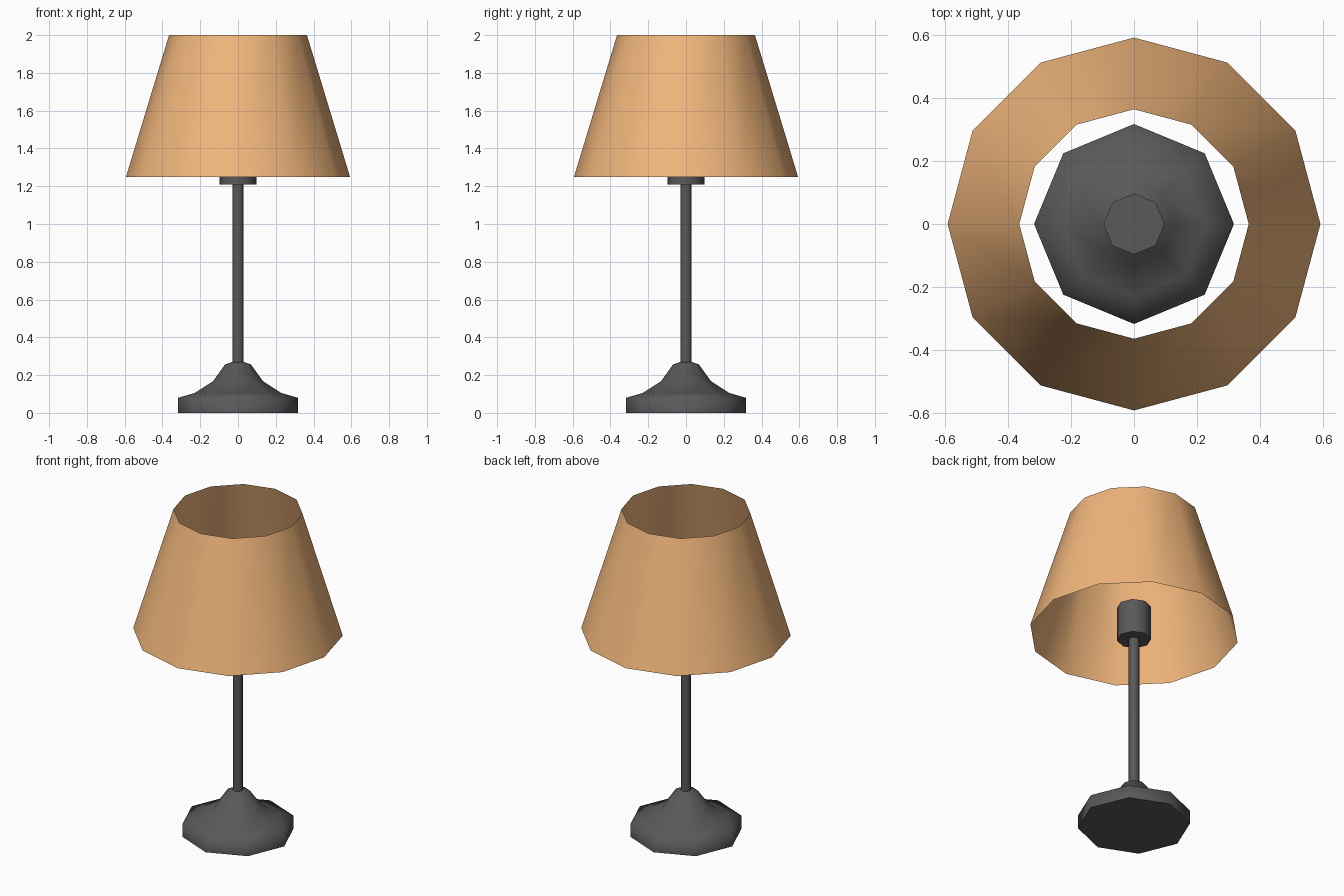
import bpy, bmesh
from math import sin, cos, pi, radians

if "Cube" in bpy.data.objects:
    bpy.data.objects.remove(bpy.data.objects["Cube"])


def material(name, color):
    mat = bpy.data.materials.new(name)
    mat.diffuse_color = color
    mat.use_nodes = True
    mat.node_tree.nodes["Principled BSDF"].inputs["Base Color"].default_value = mat.diffuse_color
    return mat


def lathe(name, profile, sides, mat, capped=True, angle=80):
    """Spin a (radius, height) profile around z, with a corner on +x."""
    bm = bmesh.new()
    rings = [[bm.verts.new((r * cos(2 * pi * i / sides), r * sin(2 * pi * i / sides), z))
              for i in range(sides)] for r, z in profile]
    for low, high in zip(rings, rings[1:]):
        for i in range(sides):
            j = (i + 1) % sides
            bm.faces.new((low[i], low[j], high[j], high[i]))
    if capped:
        bm.faces.new(rings[0][::-1])
        bm.faces.new(rings[-1])
    mesh = bpy.data.meshes.new(name)
    bm.to_mesh(mesh)
    bm.free()
    mesh.materials.append(mat)
    obj = bpy.data.objects.new(name, mesh)
    bpy.context.collection.objects.link(obj)
    bpy.ops.object.select_all(action='DESELECT')
    obj.select_set(True)
    bpy.context.view_layer.objects.active = obj
    bpy.ops.object.shade_smooth_by_angle(angle=radians(angle))
    return obj


metal = material("dark_metal", (0.10, 0.10, 0.10, 1))
fabric = material("shade_fabric", (0.88, 0.47, 0.20, 1))

# Weighted foot with a flared neck
lathe("base", [(0.318, 0), (0.318, 0.08), (0.23, 0.105), (0.132, 0.168),
               (0.068, 0.257), (0.03, 0.27)], 8, metal)

# Upright stem
lathe("pole", [(0.03, 0.26), (0.03, 1.22)], 8, metal)

# Bulb holder inside the shade
lathe("socket", [(0.097, 1.21), (0.097, 1.42)], 8, metal)

# Open tapered lampshade, a single thin sheet
lathe("lampshade", [(0.593, 1.25), (0.365, 2.0)], 12, fabric, capped=False)
